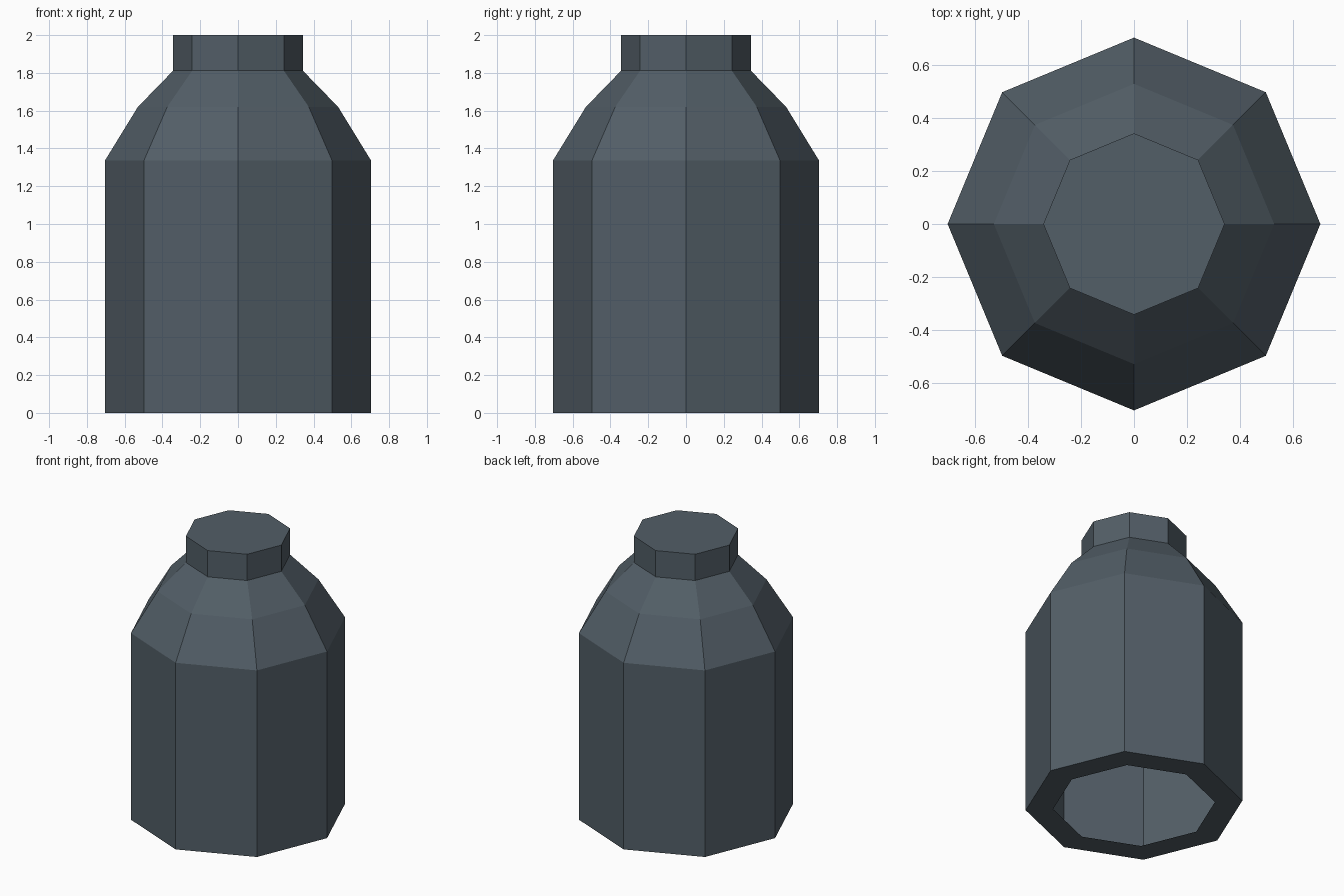
import bpy
import bmesh
from math import cos, sin, tau

SIDES = 8

cube = bpy.data.objects.get("Cube")
if cube:
    bpy.data.objects.remove(cube, do_unlink=True)

# Single slate material
slate = bpy.data.materials.new("slate_grey")
slate.use_nodes = True
colour = (0.085, 0.112, 0.135, 1.0)
slate.diffuse_color = colour
bsdf = next(n for n in slate.node_tree.nodes if n.type == 'BSDF_PRINCIPLED')
bsdf.inputs["Base Color"].default_value = colour


def turned_shell(name, profile, cap_top=False):
    """Sweep (radius, height) points around z into a flat-sided shell."""
    bm = bmesh.new()
    rings = [[bm.verts.new((r * cos(tau * i / SIDES), r * sin(tau * i / SIDES), z))
              for i in range(SIDES)] for r, z in profile]
    for low, high in zip(rings, rings[1:]):
        for i in range(SIDES):
            j = (i + 1) % SIDES
            bm.faces.new((low[i], low[j], high[j], high[i]))
    if cap_top:
        bm.faces.new(rings[-1])
    mesh = bpy.data.meshes.new(name)
    bm.to_mesh(mesh)
    bm.free()
    mesh.materials.append(slate)
    obj = bpy.data.objects.new(name, mesh)
    bpy.context.collection.objects.link(obj)
    return obj


# Hollow body: base rim around an open hole, straight wall, two-step shoulder
turned_shell("bottle_body", [(0.527, 0), (0.705, 0), (0.705, 1.335),
                             (0.53, 1.62), (0.343, 1.812)])

# Short neck closed by a flat lid
turned_shell("bottle_neck", [(0.343, 1.812), (0.343, 2.0)], cap_top=True)
